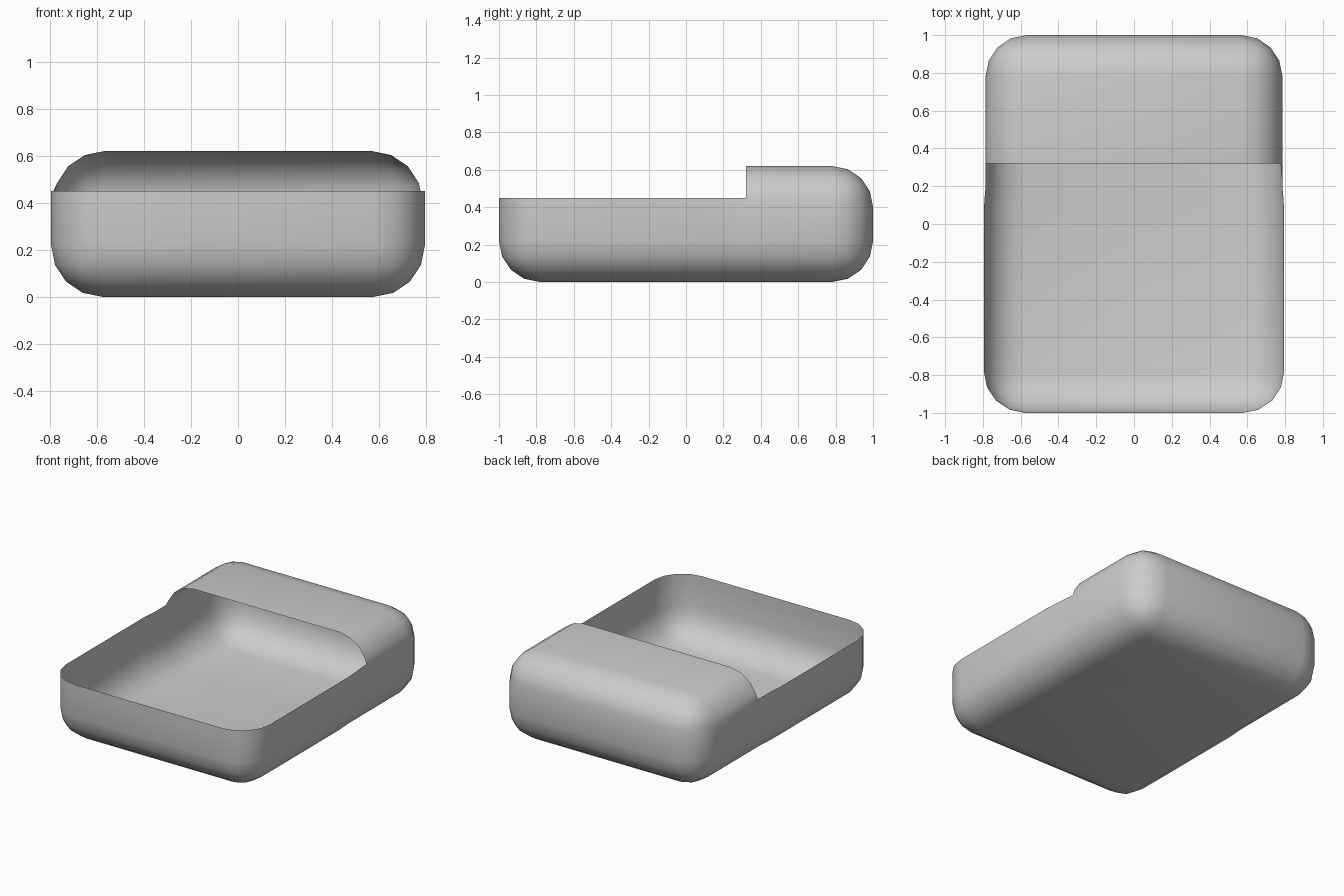
import bpy
import bmesh
from mathutils import Matrix

if "Cube" in bpy.data.objects:
    bpy.data.objects.remove(bpy.data.objects["Cube"])

SPLIT_Y, RIM_Z, BACK_Z, R = 0.32, 0.45, 0.62, 0.22
HALF_FRONT, HALF_BACK = 0.795, 0.786


def cut(bm, co, no, outer=False, inner=False):
    bmesh.ops.bisect_plane(bm, geom=bm.verts[:] + bm.edges[:] + bm.faces[:], dist=1e-5,
                           plane_co=co, plane_no=no, clear_outer=outer, clear_inner=inner)


def rounded_box(half_x, height):
    bm = bmesh.new()
    bmesh.ops.create_cube(bm, size=1, matrix=Matrix.Translation((0, 0, height / 2))
                          @ Matrix.Diagonal((2 * half_x, 2, height, 1)))
    bmesh.ops.bevel(bm, geom=bm.edges[:], offset=R, segments=4, profile=0.5, affect='EDGES')
    return bm


# Open front tray: straight walls up to the rim, narrowing slightly towards the hood
tray = rounded_box(HALF_FRONT, 1.0)
cut(tray, (0, 0, RIM_Z), (0, 0, 1), outer=True)
cut(tray, (0, SPLIT_Y, 0), (0, 1, 0), outer=True)
for y in (0.08, 0.2):
    cut(tray, (0, y, 0), (0, 1, 0))
cut(tray, (0, 0, BACK_Z - R), (0, 0, 1))
for v in tray.verts:
    if v.co.y > 0.19:
        v.co.x *= HALF_BACK / HALF_FRONT

# Closed, rounded hood at the back
hood = rounded_box(HALF_FRONT, BACK_Z)
cut(hood, (0, SPLIT_Y, 0), (0, 1, 0), inner=True)
cut(hood, (0, 0, RIM_Z), (0, 0, 1))
for v in hood.verts:
    v.co.x *= HALF_BACK / HALF_FRONT

# Join both into one thin shell and weld the seam
mesh = bpy.data.meshes.new("rounded_shell")
hood.to_mesh(mesh)
tray.from_mesh(mesh)
seam = [v for v in tray.verts if abs(v.co.y - SPLIT_Y) < 1e-3]
bmesh.ops.remove_doubles(tray, verts=seam, dist=0.012)
bmesh.ops.recalc_face_normals(tray, faces=tray.faces[:])
tray.to_mesh(mesh)
tray.free()
hood.free()

shell = bpy.data.objects.new("rounded_shell", mesh)
bpy.context.collection.objects.link(shell)
bpy.context.view_layer.objects.active = shell
shell.select_set(True)
bpy.ops.object.shade_smooth()
